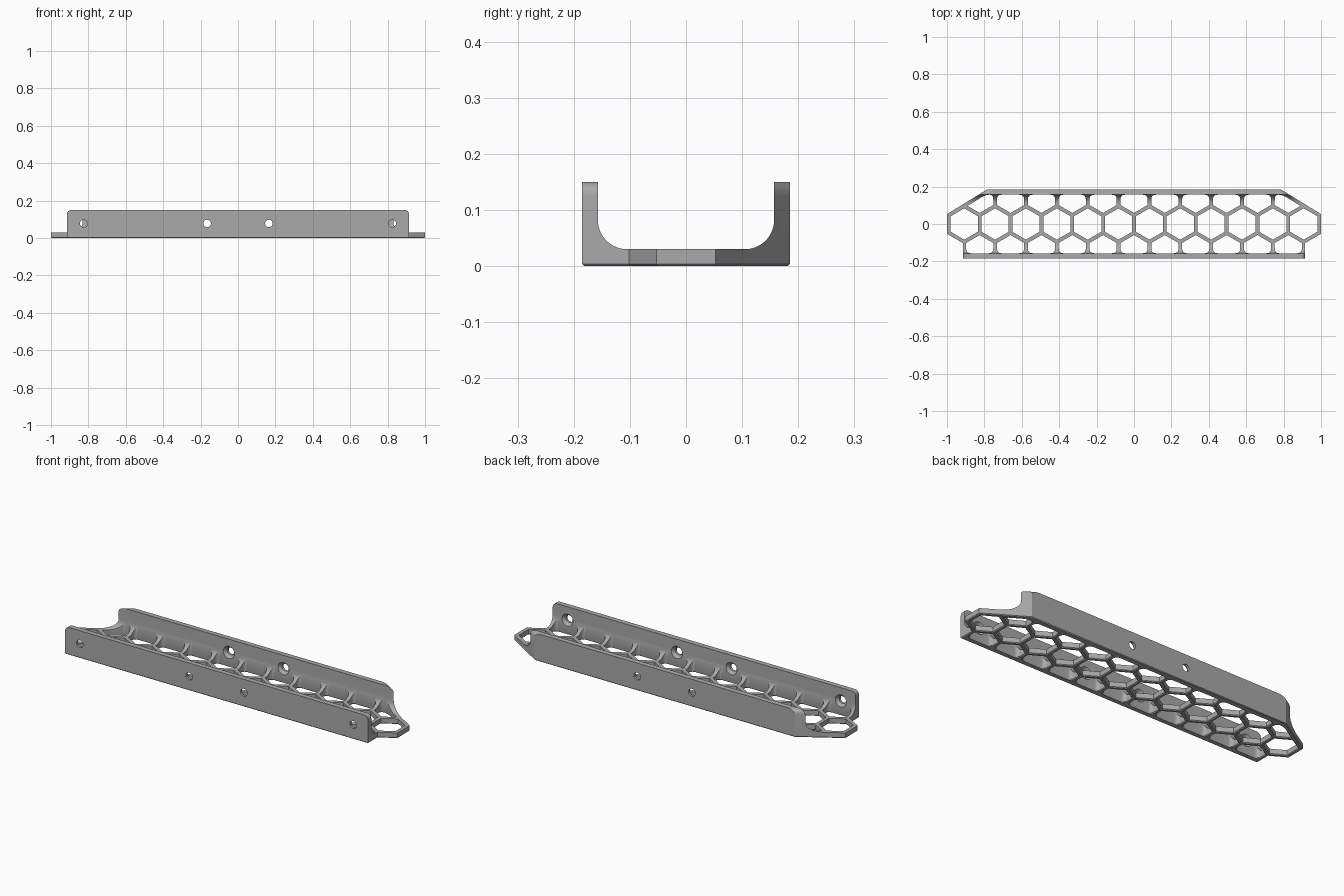
import bpy, bmesh, math
from mathutils import Vector

if "Cube" in bpy.data.objects:
    bpy.data.objects.remove(bpy.data.objects["Cube"])

PITCH, RIB = 0.165, 0.02          # honeycomb spacing and rib width
HALF_Y, WALL_Y = 0.185, 0.157     # outer and inner faces of the walls
HEIGHT, FLOOR, FILLET = 0.15, 0.03, 0.052
ROW = PITCH * math.sqrt(3) / 2
HEX_R = (PITCH - RIB) / math.sqrt(3)

grey = bpy.data.materials.new("grey plastic")
grey.use_nodes = True
grey.diffuse_color = (0.4, 0.4, 0.4, 1)
grey.node_tree.nodes["Principled BSDF"].inputs["Base Color"].default_value = (0.4, 0.4, 0.4, 1)


def loft(bm, rings):
    """Closed solid through rings of points, always facing outwards."""
    rings = [[Vector(p) for p in ring] for ring in rings]
    first, n = rings[0], len(rings[0])
    area = sum(((first[i] - first[0]).cross(first[(i + 1) % n] - first[0])
                for i in range(n)), Vector())
    if area.dot(rings[-1][0] - first[0]) < 0:
        rings = [ring[::-1] for ring in rings]
    loops = [[bm.verts.new(p) for p in ring] for ring in rings]
    for a, b in zip(loops, loops[1:]):
        for i in range(n):
            bm.faces.new((a[i], a[(i + 1) % n], b[(i + 1) % n], b[i]))
    bm.faces.new(loops[0][::-1])
    bm.faces.new(loops[-1])


def make_object(name, bm, helper=False):
    bm.normal_update()
    mesh = bpy.data.meshes.new(name)
    bm.to_mesh(mesh)
    bm.free()
    mesh.materials.append(grey)
    ob = bpy.data.objects.new(name, mesh)
    bpy.context.scene.collection.objects.link(ob)
    ob.hide_render = helper
    return ob


def boolean(ob, cutter, operation):
    """Replace the mesh of ob with its evaluated boolean result."""
    mod = ob.modifiers.new("cut", "BOOLEAN")
    mod.object, mod.operation, mod.solver = cutter, operation, "EXACT"
    bpy.context.view_layer.update()
    graph = bpy.context.evaluated_depsgraph_get()
    mesh = bpy.data.meshes.new_from_object(ob.evaluated_get(graph), depsgraph=graph)
    ob.modifiers.remove(mod)
    ob.data = mesh
    bpy.data.objects.remove(cutter)


# U-shaped channel with filleted inside corners
half = [(HALF_Y, 0), (HALF_Y, HEIGHT), (WALL_Y, HEIGHT)]
for i in range(13):
    a = math.pi / 2 * i / 12
    half.append((WALL_Y - FILLET + FILLET * math.cos(a), FLOOR + FILLET - FILLET * math.sin(a)))
profile = half + [(-y, z) for y, z in reversed(half)]
bm = bmesh.new()
loft(bm, [[(x, y, z) for y, z in profile] for x in (-1.1, 1.1)])
channel = make_object("honeycomb_channel", bm)

# Plan outline: pointed ends, long back chamfers, stepped front corners
tip = PITCH / 2 / math.sqrt(3) + RIB / 4
side = [(0.915, -0.25), (0.915, -0.102), (1, -tip), (1, tip), (0.785, HALF_Y), (0.68, 0.25)]
outline = side + [(-x, y) for x, y in reversed(side)]
bm = bmesh.new()
loft(bm, [[(x, y, z) for x, y in outline] for z in (-0.1, 0.3)])
boolean(channel, make_object("outline_cutter", bm, True), "INTERSECT")

# Rounded upper wall corners and a fine chamfer under the base
bm = bmesh.new()
bm.from_mesh(channel.data)
bmesh.ops.dissolve_limit(bm, angle_limit=0.01, verts=bm.verts[:], edges=bm.edges[:])


def at_height(e, z):
    return all(abs(v.co.z - z) < 1e-4 for v in e.verts)


corners = [e for e in bm.edges if at_height(e, HEIGHT)
           and abs(e.verts[0].co.y - e.verts[1].co.y) > 0.01]
bmesh.ops.bevel(bm, geom=corners, offset=0.024, segments=6, profile=0.5, affect="EDGES")
bm.normal_update()
rim = [e for e in bm.edges if at_height(e, 0) and e.calc_face_angle(0) > 0.5]
bmesh.ops.bevel(bm, geom=rim, offset=0.004, segments=1, affect="EDGES")
bm.normal_update()
bm.to_mesh(channel.data)
bm.free()
channel.data.update()

# Honeycomb cells, clipped at the walls and along the back chamfers
chamfer_n = Vector((HALF_Y - tip, 1 - 0.785, 0)).normalized()
chamfer_p = Vector((1, tip, 0)) - chamfer_n * RIB


def clip(pts, co, no):
    """Keep the part of a polygon behind a plane."""
    kept = []
    for p, q in zip(pts, pts[1:] + pts[:1]):
        dp, dq = (p - co).dot(no), (q - co).dot(no)
        if dp <= 0:
            kept.append(p)
        if dp * dq < 0:
            kept.append(p.lerp(q, dp / (dp - dq)))
    return kept


def round_corners(pts, radius):
    """Round the polygon corners that lie close to a wall."""
    out = []
    for i, p in enumerate(pts):
        if abs(p.y) < 0.12:
            out.append(p)
            continue
        a, b = [p + (q - p).normalized() * min(radius, (q - p).length * 0.45)
                for q in (pts[i - 1], pts[(i + 1) % len(pts)])]
        for k in range(6):
            out.append(a.lerp(p, k / 5).lerp(p.lerp(b, k / 5), k / 5))
    return out


def cell(bm, cx, cy):
    pts = [Vector((cx + HEX_R * math.sin(math.radians(60 * k)),
                   cy + HEX_R * math.cos(math.radians(60 * k)), 0)) for k in range(6)]
    if cy:
        pts = clip(pts, Vector((0, math.copysign(WALL_Y - 0.0005, cy), 0)),
                   Vector((0, math.copysign(1, cy), 0)))
    if cy > 0:
        for s in (1, -1):
            flip = Vector((s, 1, 1))
            pts = clip(pts, chamfer_p * flip, chamfer_n * flip)
    pts = round_corners(pts, 0.025)
    mid = sum(pts, Vector()) / len(pts)
    loft(bm, [[mid + (p - mid) * s + Vector((0, 0, z)) for p in pts]
              for z, s in ((-0.002, 1.09), (0.004, 1), (0.2, 1))])


# mathutils multiplies vectors as dot products, so mirror by component instead
def mirrored(v, s):
    return Vector((s * v.x, v.y, v.z))


def back_cell_limits():
    return [(mirrored(chamfer_p, s), mirrored(chamfer_n, s)) for s in (1, -1)]


def cell(bm, cx, cy):
    pts = [Vector((cx + HEX_R * math.sin(math.radians(60 * k)),
                   cy + HEX_R * math.cos(math.radians(60 * k)), 0)) for k in range(6)]
    if cy:
        pts = clip(pts, Vector((0, math.copysign(WALL_Y - 0.0005, cy), 0)),
                   Vector((0, math.copysign(1, cy), 0)))
    if cy > 0:
        for co, no in back_cell_limits():
            pts = clip(pts, co, no)
    pts = round_corners(pts, 0.025)
    mid = sum(pts, Vector()) / len(pts)
    loft(bm, [[mid + (p - mid) * s + Vector((0, 0, z)) for p in pts]
              for z, s in ((-0.002, 1.09), (0.004, 1), (0.2, 1))])


bm = bmesh.new()
for i in range(12):
    cell(bm, (i - 5.5) * PITCH, 0)
for i in range(-5, 6):
    for y in (ROW, -ROW):
        cell(bm, i * PITCH, y)
boolean(channel, make_object("cell_cutter", bm, True), "DIFFERENCE")

# Countersunk screw holes through both walls
bm = bmesh.new()
for s, columns in ((-1, (-5, -1, 1, 5)), (1, (-1, 1))):
    for c in columns:
        loft(bm, [[(c * PITCH + r * math.cos(math.tau * k / 24), s * y,
                    0.078 + r * math.sin(math.tau * k / 24)) for k in range(24)]
                  for y, r in ((0.2, 0.02), (0.172, 0.02), (WALL_Y - 0.001, 0.034),
                               (0.14, 0.034))])
boolean(channel, make_object("screw_cutter", bm, True), "DIFFERENCE")

# Smooth curved faces while keeping crisp edges
bpy.ops.object.select_all(action="DESELECT")
channel.select_set(True)
bpy.context.view_layer.objects.active = channel
bpy.ops.object.shade_smooth_by_angle(angle=math.radians(30))
